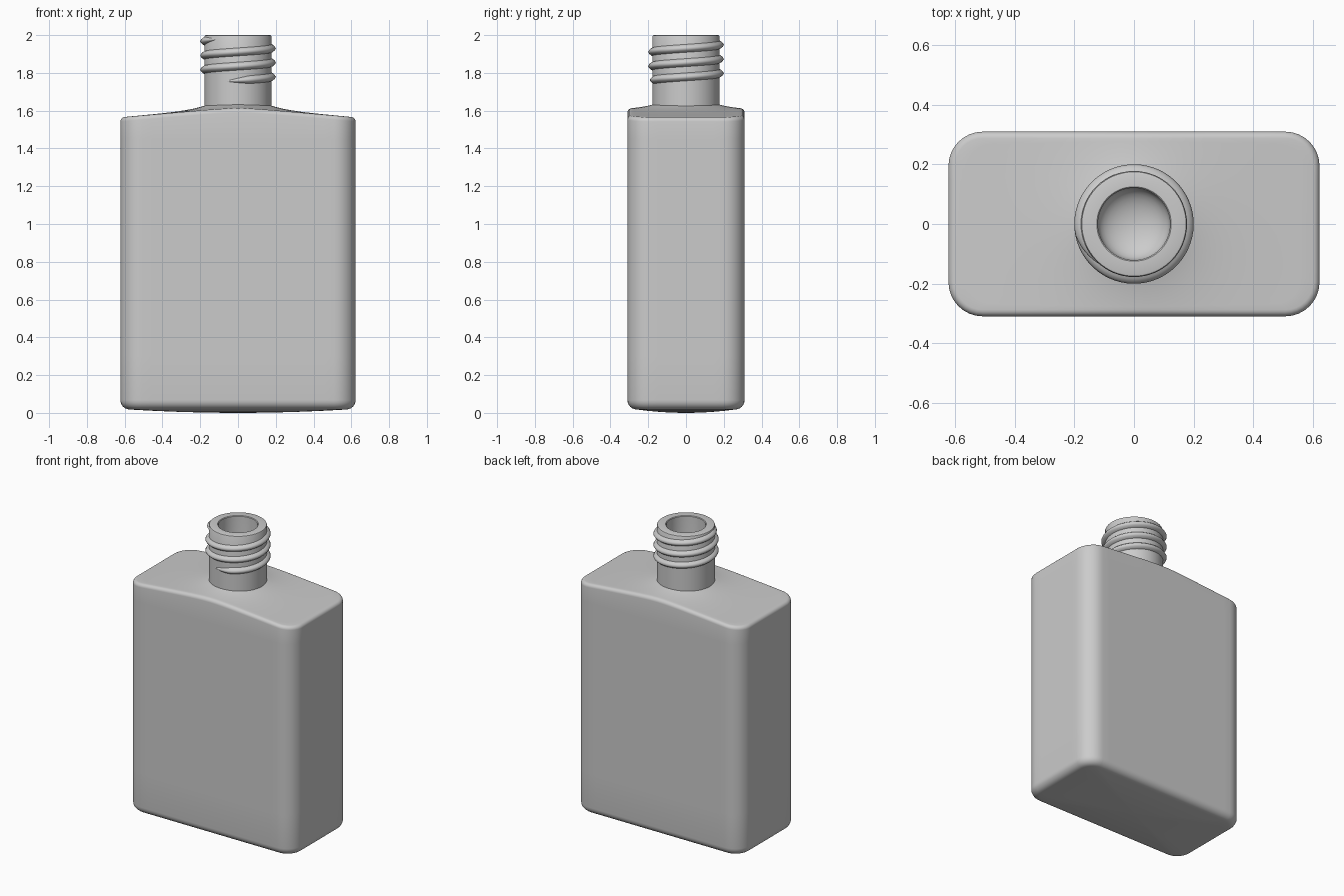
import bpy, bmesh
from math import sin, cos, pi, exp, hypot, atan2, radians

if "Cube" in bpy.data.objects:
    bpy.data.objects.remove(bpy.data.objects["Cube"])

HX, HY, RAD = 0.623, 0.31, 0.115      # body half sizes and corner radius
NECK_R, BORE_R = 0.178, 0.121


def loft(name, rings, closed=True, cap_start=False, cap_end=False, angle=40):
    """Skin a list of equal-length point rings into a smooth object."""
    bm = bmesh.new()
    rows = [[bm.verts.new(p) for p in ring] for ring in rings]
    n = len(rows[0])
    for a, b in zip(rows, rows[1:]):
        for i in range(n if closed else n - 1):
            j = (i + 1) % n
            bm.faces.new((a[i], a[j], b[j], b[i]))
    if cap_start:
        bm.faces.new(rows[0][::-1])
    if cap_end:
        bm.faces.new(rows[-1])
    bmesh.ops.recalc_face_normals(bm, faces=bm.faces)
    me = bpy.data.meshes.new(name)
    bm.to_mesh(me)
    bm.free()
    ob = bpy.data.objects.new(name, me)
    bpy.context.collection.objects.link(ob)
    bpy.ops.object.select_all(action='DESELECT')
    ob.select_set(True)
    bpy.context.view_layer.objects.active = ob
    bpy.ops.object.shade_smooth_by_angle(angle=radians(angle))
    return ob


def rounded_rect(inset=0.0):
    """Rounded rectangle outline with subdivided straight sides."""
    hx, hy, r = HX - inset, HY - inset, RAD - inset
    corners = []
    for k, (sx, sy) in enumerate([(1, 1), (-1, 1), (-1, -1), (1, -1)]):
        corners.append([(sx * (hx - r) + r * cos(pi / 2 * (k + t / 8)),
                         sy * (hy - r) + r * sin(pi / 2 * (k + t / 8))) for t in range(9)])
    pts = []
    for k in range(4):
        pts += corners[k]
        (x0, y0), (x1, y1) = corners[k][-1], corners[(k + 1) % 4][0]
        segs = 20 if k % 2 == 0 else 8
        pts += [(x0 + (x1 - x0) * t / segs, y0 + (y1 - y0) * t / segs) for t in range(1, segs)]
    return pts


def shoulder(x, y):
    """Arched top that flares up towards the neck."""
    r = hypot(x, y)
    return 1.602 - 0.036 * (abs(x) / 0.6) ** 1.5 + 0.03 * exp(-max(r - NECK_R, 0) / 0.11)


# Body: gently bulging base, rounded foot, walls, rounded top edge, shoulder
rings = []
FOOT = 0.05
for s in (0.02, 0.25, 0.5, 0.75, 0.92):
    rings.append([(x * s, y * s, 0.018 * s * s) for x, y in rounded_rect(FOOT)])
for t in range(7):
    a = pi / 2 * t / 6
    rings.append([(x, y, 0.018 + FOOT * (1 - cos(a)))
                  for x, y in rounded_rect(FOOT * (1 - sin(a)))])
for z in (0.3, 0.6, 0.9, 1.2, 1.45):
    rings.append([(x, y, z) for x, y in rounded_rect()])
EDGE = 0.022
for t in range(6):
    a = pi / 2 * t / 5
    rings.append([(x, y, shoulder(x, y) - EDGE * (1 - sin(a)))
                  for x, y in rounded_rect(EDGE * (1 - cos(a)))])
outline = rounded_rect(EDGE)
for t in range(1, 15):
    f = 1 - (1 - t / 14) ** 1.3
    ring = []
    for x, y in outline:
        a = atan2(y, x)
        px = x + (NECK_R - 0.002) * f * cos(a) - x * f
        py = y + (NECK_R - 0.002) * f * sin(a) - y * f
        ring.append((px, py, shoulder(px, py)))
    rings.append(ring)
loft("bottle_body", rings, cap_start=True)

# Neck: outer wall, rim and bore with a bowl-shaped end
profile = [(NECK_R, 1.6), (NECK_R, 1.8), (NECK_R, 1.993), (NECK_R - 0.003, 1.998),
           (NECK_R - 0.009, 2.0), (BORE_R + 0.004, 2.0), (BORE_R, 1.996), (BORE_R, 1.62)]
profile += [(BORE_R * cos(a), 1.62 - 0.07 * sin(a)) for a in (pi / 2 * t / 8 for t in range(1, 8))]
profile.append((0.003, 1.55))
SEG = 64
loft("neck", [[(r * cos(2 * pi * i / SEG), r * sin(2 * pi * i / SEG), z) for i in range(SEG)]
              for r, z in profile], cap_end=True)

# Screw thread: helical ridge that fades into the neck at both ends
section = [(-0.008, -0.024), (0.006, -0.019), (0.017, -0.01), (0.0225, 0),
           (0.017, 0.01), (0.006, 0.019), (-0.008, 0.024)]
START, END, PITCH, STEP = -115, 955, 0.0755, 6
rings = []
for deg in range(START, END + 1, STEP):
    a = radians(deg)
    fade = min(1, (deg - START) / 45, (END - deg) / 45)
    fade = 0.15 + 0.85 * max(fade, 0)
    zc = 1.779 + PITCH * deg / 360
    rings.append([((NECK_R + (dr + 0.008) * fade - 0.008) * cos(a),
                   (NECK_R + (dr + 0.008) * fade - 0.008) * sin(a),
                   min(zc + dz * fade, 1.998)) for dr, dz in section])
loft("screw_thread", rings, cap_start=True, cap_end=True, angle=60)
